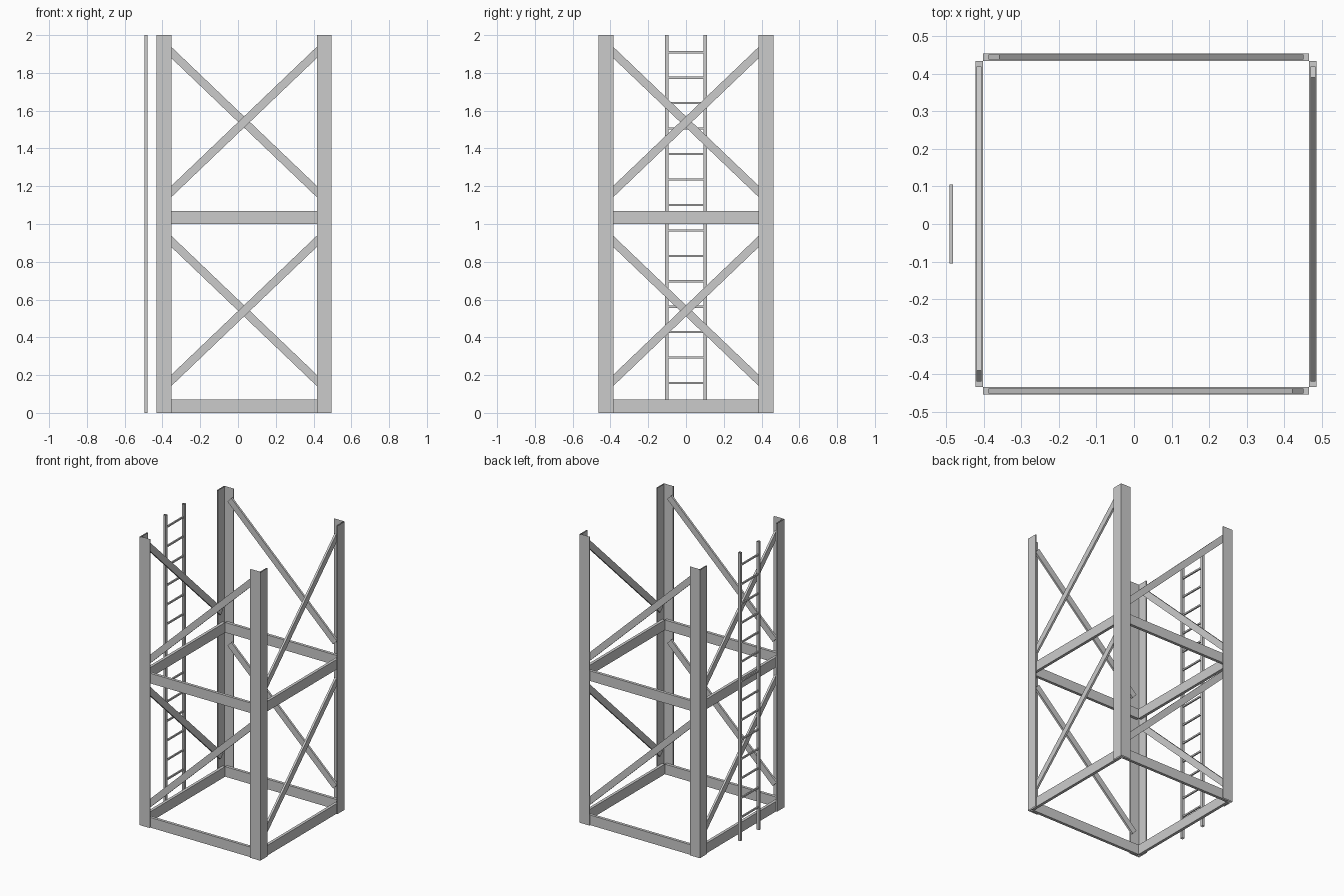
import bpy
from math import radians, cos, sin, pi
from mathutils import Matrix, Vector

if "Cube" in bpy.data.objects:
    bpy.data.objects.remove(bpy.data.objects["Cube"])

CX = 0.032                      # tower axis
HEIGHT = 2.0


def make(name, verts, faces, matrix=Matrix()):
    me = bpy.data.meshes.new(name)
    me.from_pydata([matrix @ Vector(v) for v in verts], [], faces)
    me.update()
    ob = bpy.data.objects.new(name, me)
    bpy.context.collection.objects.link(ob)
    return ob


def box(name, size, matrix):
    x, y, z = (s / 2 for s in size)
    verts = [(i, j, k) for k in (-z, z) for i, j in ((-x, -y), (x, -y), (x, y), (-x, y))]
    faces = [(3, 2, 1, 0), (4, 5, 6, 7)]
    faces += [(i, (i + 1) % 4, (i + 1) % 4 + 4, i + 4) for i in range(4)]
    return make(name, verts, faces, matrix)


def open_section(name, profile, matrix):
    """Upright rolled section with open ends."""
    n = len(profile)
    verts = [(x, y, z) for z in (0, HEIGHT) for x, y in profile]
    faces = [(i, (i + 1) % n, (i + 1) % n + n, i + n) for i in range(n)]
    return make(name, verts, faces, matrix)


# angle-iron profile, outer corner at the front left
R, W, T = 0.463, 0.078, 0.008
angle = [(-R, -R), (-R + W, -R), (-R + W, -R + T),
         (-R + T, -R + T), (-R + T, -R + W), (-R, -R + W)]

# four identical sides turned about the tower axis
for side, label in enumerate(("front", "right", "back", "left")):
    turn = Matrix.Translation((CX, 0, 0)) @ Matrix.Rotation(side * pi / 2, 4, 'Z')
    open_section(f"{label}_corner_leg", angle, turn)
    for level in (0, 1):
        # horizontal beam and single diagonal brace in each bay
        box(f"{label}_beam_{level + 1}", (0.87, 0.02, 0.07),
            turn @ Matrix.Translation((0, -0.445, level + 0.035)))
        box(f"{label}_brace_{level + 1}", (1.12, 0.014, 0.043),
            turn @ Matrix.Translation((0, -0.445, level + 0.54))
            @ Matrix.Rotation(-radians(43.7), 4, 'Y'))

# ladder rails
LX = -0.487
h = 0.009
square = [(-h, -h), (h, -h), (h, h), (-h, h)]
for label, y in (("front", -0.101), ("back", 0.101)):
    open_section(f"ladder_rail_{label}", square, Matrix.Translation((LX, y, 0)))

# ladder rungs
for i in range(14):
    box(f"ladder_rung_{i + 1}", (0.01, 0.21, 0.011),
        Matrix.Translation((LX, 0, 0.158 + 0.1347 * i)))
